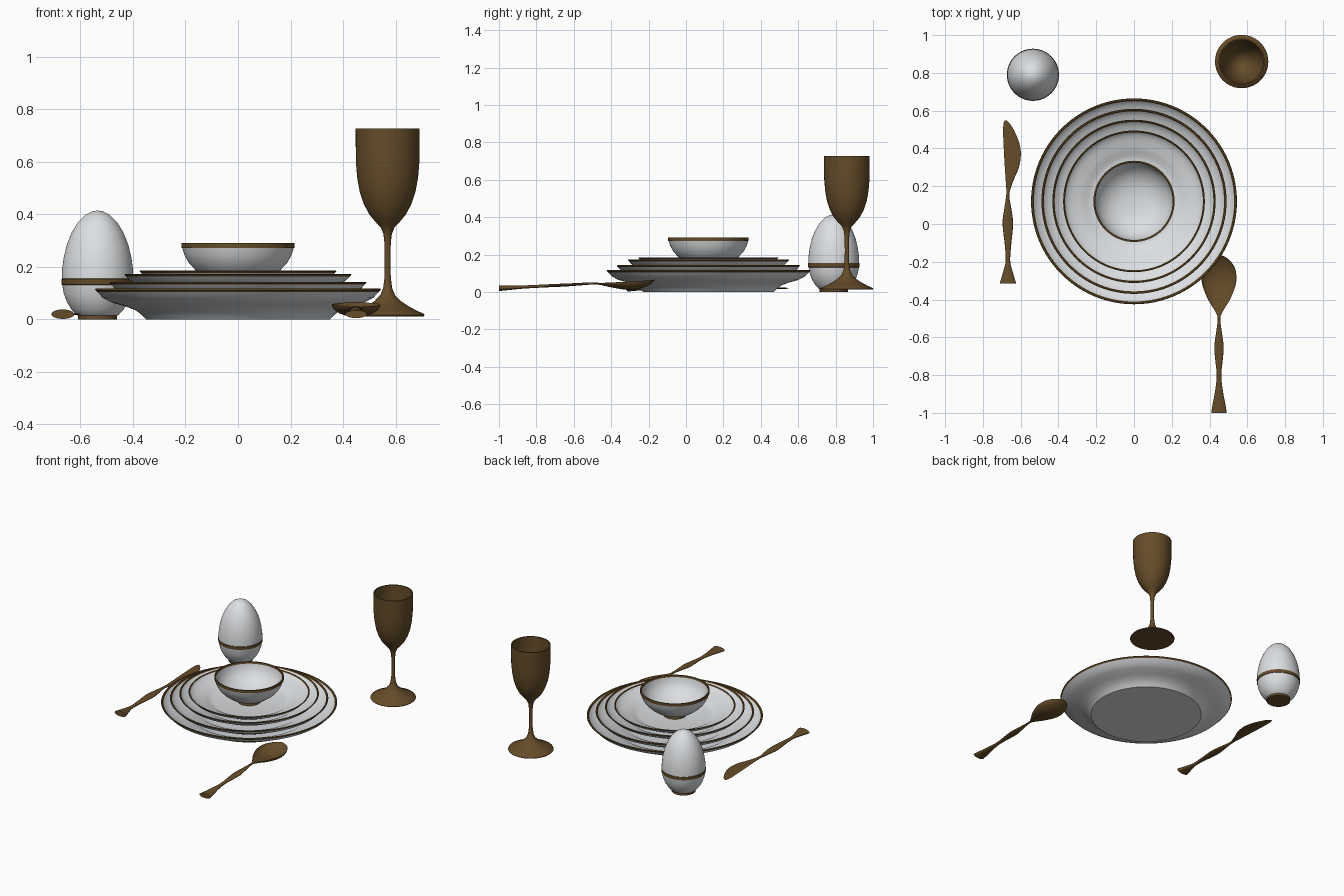
import bpy, bmesh, math


def material(name, rgb):
    m = bpy.data.materials.new(name)
    m.diffuse_color = (*rgb, 1)
    return m


WHITE = material("white_porcelain", (0.72, 0.74, 0.76))
BRONZE = material("dark_bronze", (0.13, 0.072, 0.022))


def finish(name, bm, mats, angle=38):
    bmesh.ops.recalc_face_normals(bm, faces=bm.faces)
    me = bpy.data.meshes.new(name)
    bm.to_mesh(me)
    bm.free()
    for m in mats:
        me.materials.append(m)
    ob = bpy.data.objects.new(name, me)
    bpy.context.collection.objects.link(ob)
    bpy.ops.object.select_all(action='DESELECT')
    ob.select_set(True)
    bpy.context.view_layer.objects.active = ob
    bpy.ops.object.shade_smooth_by_angle(angle=math.radians(angle))
    return ob


def lathe(name, profile, loc, mats, trim=(), n=72):
    """Revolve (radius, z) points; segments listed in trim get material 1."""
    bm = bmesh.new()
    rings = []
    for r, z in profile:
        count = n if r > 0 else 1
        rings.append([bm.verts.new((r * math.cos(2 * math.pi * i / n),
                                    r * math.sin(2 * math.pi * i / n), z))
                      for i in range(count)])
    for s, (a, b) in enumerate(zip(rings, rings[1:])):
        for i in range(n):
            j = (i + 1) % n
            if len(a) == 1:
                f = bm.faces.new((a[0], b[j], b[i]))
            elif len(b) == 1:
                f = bm.faces.new((a[i], a[j], b[0]))
            else:
                f = bm.faces.new((a[i], a[j], b[j], b[i]))
            f.material_index = 1 if s in trim else 0
    ob = finish(name, bm, mats)
    ob.location = loc
    return ob


def smooth_path(pts, sub=4):
    """Catmull-Rom interpolation of station tuples."""
    out = []
    for i in range(len(pts) - 1):
        p0, p1, p2 = pts[max(i - 1, 0)], pts[i], pts[i + 1]
        p3 = pts[min(i + 2, len(pts) - 1)]
        for k in range(sub):
            t = k / sub
            out.append(tuple(
                0.5 * (2 * b + (c - a) * t + (2 * a - 5 * b + 4 * c - d) * t * t
                       + (3 * b - a - 3 * c + d) * t ** 3)
                for a, b, c, d in zip(p0, p1, p2, p3)))
    return out + [pts[-1]]


def loft(name, stations, n=24):
    """Stations: y, left x, right x, z, depth below, height above (negative = hollow)."""
    bm = bmesh.new()
    rings = []
    for y, x0, x1, z, low, up in smooth_path(stations):
        ring = []
        for i in range(n):
            a = 2 * math.pi * i / n
            s = math.sin(a)
            ring.append(bm.verts.new(((x0 + x1) / 2 + (x1 - x0) / 2 * math.cos(a), y,
                                      z + (up * s if s > 0 else low * s))))
        rings.append(ring)
    for a, b in zip(rings, rings[1:]):
        for i in range(n):
            j = (i + 1) % n
            bm.faces.new((a[i], a[j], b[j], b[i]))
    bm.faces.new(rings[0])
    bm.faces.new(rings[-1])
    return finish(name, bm, [BRONZE], 50)


# stacked plates: one profile, scaled per plate, with bronze rims
PLATE = [(0, 0), (.35, 0), (.365, .016), (.39, .035), (.43, .05), (.48, .064),
         (.515, .082), (.537, .105), (.545, .113), (.542, .117), (.535, .116),
         (.53, .108), (.505, .09), (.47, .075), (.42, .06), (.38, .045),
         (.35, .028), (.32, .021), (0, .02)]
for name, radius, z in (("dinner_plate", .545, 0), ("second_plate", .49, .038),
                        ("third_plate", .432, .081), ("top_plate", .375, .105)):
    s = radius / .545
    lathe(name, [(r * s, h * s) for r, h in PLATE], (0, .12, z),
          [WHITE, BRONZE], trim=(7, 8, 9, 10), n=96)

# bowl with bronze foot and rim band
lathe("bowl", [(0, .122), (.06, .122), (.062, .119), (.071, .119), (.067, .142),
               (.09, .147), (.125, .16), (.16, .186), (.187, .215), (.204, .245),
               (.212, .272), (.215, .273), (.215, .291), (.207, .291), (.205, .279),
               (.197, .247), (.18, .217), (.152, .19), (.118, .168), (.07, .154),
               (0, .15)],
      (0, .12, 0), [WHITE, BRONZE], trim=(0, 1, 2, 3, 10, 11, 12, 13))

# egg-shaped shaker with bronze base and band
lathe("egg_shaker", [(0, 0), (.075, 0), (.075, .014), (.08, .017), (.099, .037),
                     (.117, .067), (.129, .1), (.1345, .132), (.137, .133),
                     (.138, .154), (.136, .155), (.135, .19), (.129, .235),
                     (.117, .285), (.099, .33), (.075, .37), (.047, .398),
                     (.022, .411), (0, .415)],
      (-.535, .79, 0), [WHITE, BRONZE], trim=(0, 1, 7, 8, 9))

# goblet: foot, stem and hollow cup
lathe("goblet", [(0, .012), (.138, .012), (.141, .016), (.138, .021), (.11, .034),
                 (.08, .05), (.05, .07), (.028, .093), (.017, .12), (.012, .16),
                 (.011, .22), (.012, .29), (.016, .325), (.026, .35), (.045, .37),
                 (.07, .4), (.091, .44), (.106, .485), (.116, .54), (.121, .6),
                 (.122, .728), (.115, .728), (.114, .6), (.108, .54), (.098, .487),
                 (.083, .445), (.062, .408), (.038, .38), (0, .367)],
      (.57, .86, 0), [BRONZE])

# spoon: flared handle running into a hollow bowl
SPOON = [(-1, .041, .02, .015, .015), (-.95, .033, .022, .012, .012),
         (-.88, .02, .026, .009, .009), (-.8, .012, .03, .008, .008),
         (-.72, .02, .034, .008, .008), (-.65, .025, .037, .008, .008),
         (-.58, .016, .041, .007, .007), (-.5, .007, .046, .006, .006),
         (-.46, .022, .048, .01, 0), (-.4, .058, .051, .026, -.018),
         (-.33, .086, .054, .041, -.033), (-.28, .092, .057, .046, -.038),
         (-.23, .083, .06, .037, -.03), (-.19, .055, .063, .02, -.015),
         (-.172, .028, .065, .008, -.004), (-.164, .006, .066, .002, 0)]
loft("spoon", [(y, .45 - w, .45 + w, z, lo, up) for y, w, z, lo, up in SPOON])

# knife: flared handle and a one-sided curved blade (y, left x, right x, thickness)
KNIFE = [(-.315, -.711, -.624, .018), (-.26, -.695, -.64, .013), (-.2, -.68, -.655, .009),
         (-.12, -.683, -.651, .009), (0, -.696, -.64, .01), (.08, -.687, -.649, .009),
         (.16, -.676, -.66, .007), (.24, -.68, -.634, .005), (.3, -.684, -.609, .004),
         (.37, -.688, -.599, .004), (.43, -.691, -.608, .004), (.49, -.693, -.632, .004),
         (.53, -.691, -.656, .003), (.547, -.685, -.674, .002)]
loft("knife", [(y, a, b, .02, t, t) for y, a, b, t in KNIFE])
